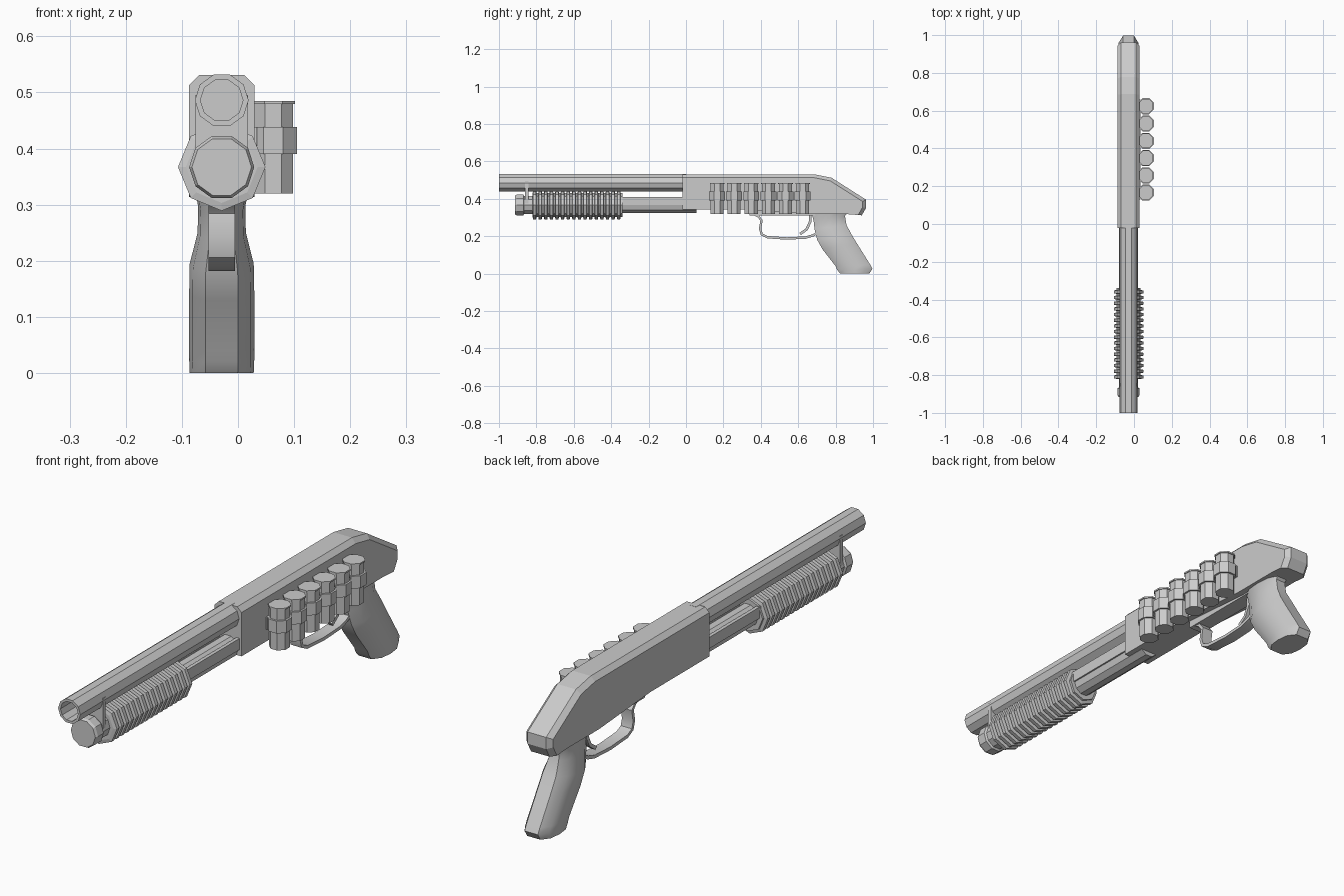
import bpy, bmesh, math
from mathutils import Vector

if "Cube" in bpy.data.objects:
    bpy.data.objects.remove(bpy.data.objects["Cube"])

CX = -0.029          # centre plane of the gun body
BARREL_Z, TUBE_Z = 0.486, 0.367


def finish(name, bm, smooth=None):
    bmesh.ops.recalc_face_normals(bm, faces=bm.faces)
    me = bpy.data.meshes.new(name)
    bm.to_mesh(me)
    bm.free()
    ob = bpy.data.objects.new(name, me)
    bpy.context.collection.objects.link(ob)
    if smooth:
        bpy.ops.object.select_all(action='DESELECT')
        ob.select_set(True)
        bpy.context.view_layer.objects.active = ob
        bpy.ops.object.shade_smooth_by_angle(angle=math.radians(smooth))
    return ob


def loft(name, rings, smooth=None):
    """Skin a list of equal-length point rings and cap both ends."""
    bm = bmesh.new()
    vs = [[bm.verts.new(p) for p in ring] for ring in rings]
    n = len(vs[0])
    for a, b in zip(vs, vs[1:]):
        for i in range(n):
            j = (i + 1) % n
            bm.faces.new((a[i], a[j], b[j], b[i]))
    bm.faces.new(vs[0])
    bm.faces.new(vs[-1])
    return finish(name, bm, smooth)


def lathe(name, profile, n, centre, axis='Y', phase=0.0):
    """Profile is (position along axis, radius)."""
    rings = []
    for t, r in profile:
        ring = []
        for i in range(n):
            a = phase + 2 * math.pi * i / n
            u, v = r * math.cos(a), r * math.sin(a)
            ring.append((centre[0] + u, t, centre[1] + v) if axis == 'Y'
                        else (centre[0] + u, centre[1] + v, t))
        rings.append(ring)
    return loft(name, rings)


def box(name, x0, x1, y0, y1, z0, z1):
    return loft(name, [[(x0, y, z0), (x1, y, z0), (x1, y, z1), (x0, y, z1)] for y in (y0, y1)])


def ribbon(name, path, half_width, thick):
    """Flat strip following a (y, z) path."""
    pts = [Vector(p) for p in path]
    rings = []
    for i, p in enumerate(pts):
        d = (pts[min(i + 1, len(pts) - 1)] - pts[max(i - 1, 0)]).normalized()
        nrm = Vector((-d.y, d.x)) * thick / 2
        a, b = p + nrm, p - nrm
        rings.append([(CX - half_width, *a), (CX + half_width, *a),
                      (CX + half_width, *b), (CX - half_width, *b)])
    return loft(name, rings, 35)


# Barrel with open bore
lathe('barrel', [(-0.86, 0.038), (-1.0, 0.038), (-1.0, 0.048), (0.0, 0.048)], 10, (CX, BARREL_Z))

# Magazine tube, end cap and barrel bracket
lathe('magazine_tube', [(-0.86, 0.044), (0.055, 0.044)], 10, (CX, TUBE_Z))
lathe('magazine_cap', [(-0.915, 0.053), (-0.905, 0.058), (-0.87, 0.058), (-0.865, 0.05),
                       (-0.82, 0.05)], 10, (CX, TUBE_Z))
box('barrel_bracket', CX - 0.047, CX + 0.047, -0.86, -0.842, 0.37, 0.495)

# Ribbed pump grip: one stepped octagonal lathe
ribs, y0, y1 = 16, -0.82, -0.34
pitch = (y1 - y0) / ribs
prof = []
for k in range(ribs):
    y = y0 + k * pitch
    prof += [(y, 0.064), (y + 0.1 * pitch, 0.078), (y + 0.6 * pitch, 0.078), (y + 0.7 * pitch, 0.064)]
prof.append((y1, 0.064))
lathe('pump_grip', prof, 8, (CX, TUBE_Z))

# Action bars between pump and receiver
for side, s in (('left', -1), ('right', 1)):
    xs = sorted((CX + s * 0.036, CX + s * 0.05))
    box('action_bar_' + side, xs[0], xs[1], -0.36, 0.0, 0.366, 0.41)

# Receiver: side profile, extruded across and chamfered
outline = [(-0.02, 0.342), (-0.02, 0.531), (0.687, 0.531), (0.778, 0.513), (0.962, 0.396),
           (0.962, 0.35), (0.94, 0.312), (0.864, 0.318), (0.66, 0.318), (0.34, 0.342)]
receiver = bmesh.new()
left = receiver.faces.new([receiver.verts.new((CX - 0.058, y, z)) for y, z in outline])
ext = bmesh.ops.extrude_face_region(receiver, geom=[left])
bmesh.ops.translate(receiver, vec=(0.116, 0, 0),
                    verts=[g for g in ext['geom'] if isinstance(g, bmesh.types.BMVert)])
rim = [e for e in receiver.edges
       if abs(e.verts[0].co.x - e.verts[1].co.x) < 1e-5
       and (min(v.co.z for v in e.verts) > 0.35 - 1e-4 and max(v.co.y for v in e.verts) > 0
            or min(v.co.y for v in e.verts) > 0.93)]
bmesh.ops.bevel(receiver, geom=rim, offset=0.018, segments=1, affect='EDGES')
finish('receiver', receiver)
box('trigger_housing', CX - 0.032, CX + 0.032, 0.34, 0.70, 0.312, 0.36)

# Pistol grip: chamfered sections (front y, z, back y, z, half width)
sections = [(0.665, 0.34, 0.875, 0.34, 0.05), (0.682, 0.285, 0.85, 0.308, 0.042),
            (0.687, 0.24, 0.858, 0.26, 0.043), (0.702, 0.18, 0.885, 0.21, 0.057),
            (0.73, 0.13, 0.915, 0.16, 0.058), (0.80, 0.04, 0.985, 0.048, 0.058),
            (0.808, 0.02, 0.997, 0.026, 0.058), (0.825, 0.0, 0.98, 0.0, 0.057)]
shape = [(-1, -0.5), (-0.6, -0.9), (0, -1), (0.6, -0.9), (1, -0.5),
         (1, 0.5), (0.6, 0.9), (0, 1), (-0.6, 0.9), (-1, 0.5)]
rings = []
for fy, fz, by, bz, hw in sections:
    f, b = Vector((fy, fz)), Vector((by, bz))
    rings.append([(CX + v * hw, *f.lerp(b, (u + 1) / 2)) for u, v in shape])
loft('pistol_grip', rings, 40)

# Trigger guard and trigger
ribbon('trigger_guard', [(0.34, 0.33), (0.385, 0.308), (0.404, 0.285), (0.396, 0.24), (0.405, 0.21),
                         (0.435, 0.195), (0.54, 0.188), (0.64, 0.193), (0.68, 0.205), (0.715, 0.225)],
       0.024, 0.013)
ribbon('trigger', [(0.665, 0.325), (0.663, 0.275), (0.645, 0.237), (0.61, 0.212)], 0.01, 0.014)

# Side shell carrier: six spare shells held by loops
SX = 0.063
for i in range(6):
    y = 0.166 + i * 0.0915
    tag = str(i + 1)
    lathe('shell_' + tag, [(0.32, 0.038), (0.479, 0.038), (0.479, 0.042), (0.485, 0.042)],
          8, (SX, y), 'Z', math.pi / 8)
    lathe('shell_loop_' + tag, [(0.39, 0.046), (0.438, 0.046)], 8, (SX, y), 'Z', math.pi / 8)
box('shell_carrier_strip', 0.026, 0.034, 0.13, 0.66, 0.39, 0.438)
